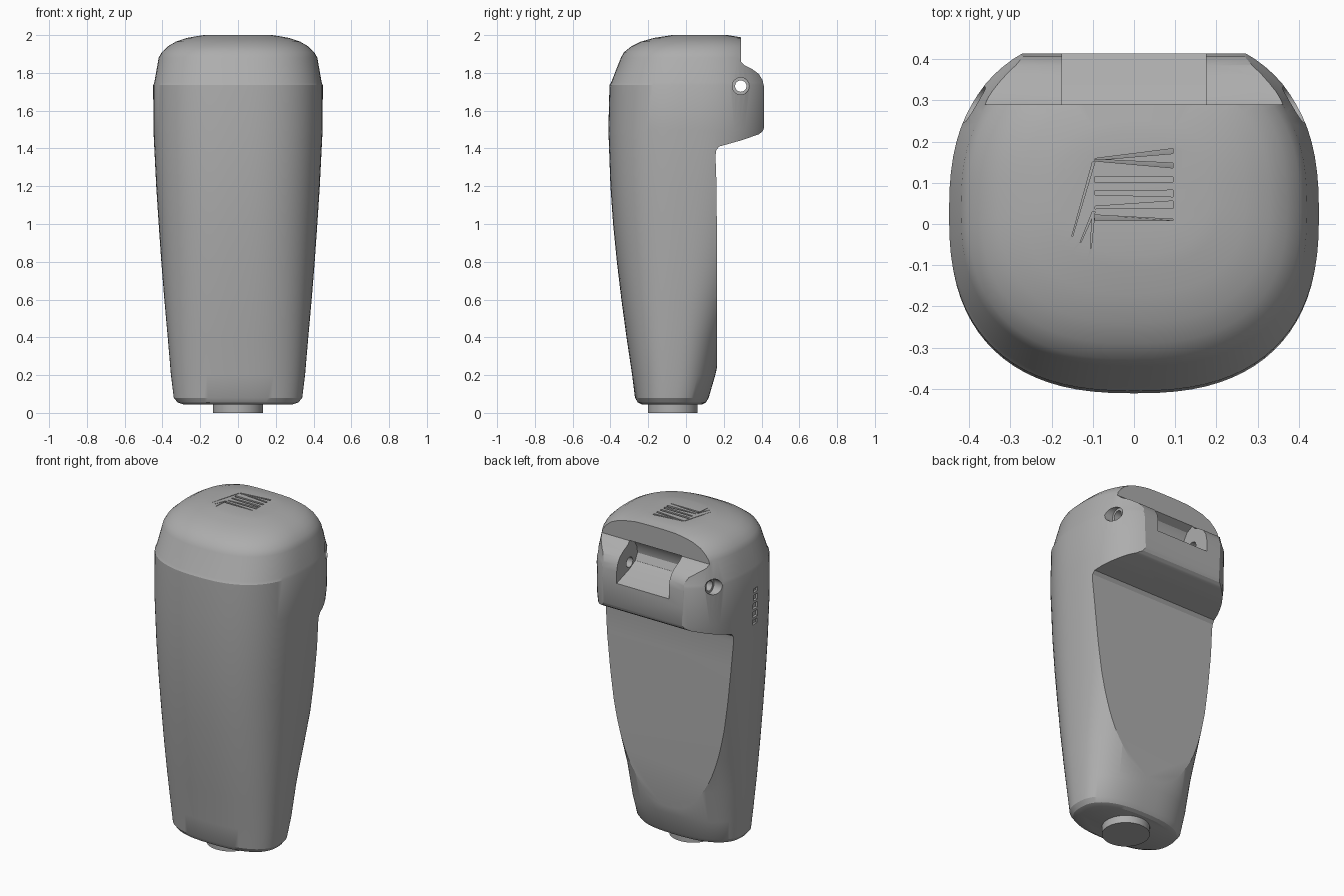
import bpy, bmesh, math
from mathutils import Matrix

if "Cube" in bpy.data.objects:
    bpy.data.objects.remove(bpy.data.objects["Cube"])

grey = bpy.data.materials.new("plastic_grey")
grey.diffuse_color = (0.42, 0.42, 0.42, 1)
grey.use_nodes = True
grey.node_tree.nodes["Principled BSDF"].inputs["Base Color"].default_value = grey.diffuse_color


def make(name, bm):
    bmesh.ops.recalc_face_normals(bm, faces=bm.faces)
    me = bpy.data.meshes.new(name)
    bm.to_mesh(me)
    bm.free()
    ob = bpy.data.objects.new(name, me)
    bpy.context.collection.objects.link(ob)
    me.materials.append(grey)
    return ob


def loft(name, rings):
    bm = bmesh.new()
    vs = [[bm.verts.new(p) for p in r] for r in rings]
    n = len(vs[0])
    for a, b in zip(vs, vs[1:]):
        for i in range(n):
            j = (i + 1) % n
            bm.faces.new((a[i], a[j], b[j], b[i]))
    bm.faces.new(vs[0])
    bm.faces.new(vs[-1])
    return make(name, bm)


def side_prism(name, profile, x0, x1):
    """Extrude a (y, z) profile along x."""
    return loft(name, [[(x, y, z) for y, z in profile] for x in (x0, x1)])


def cyl(name, r, depth, loc, along_x=False):
    bm = bmesh.new()
    m = Matrix.Translation(loc)
    if along_x:
        m = m @ Matrix.Rotation(math.pi / 2, 4, 'Y')
    bmesh.ops.create_cone(bm, cap_ends=True, segments=48, radius1=r, radius2=r, depth=depth, matrix=m)
    return make(name, bm)


def cut(ob, cutter):
    mod = ob.modifiers.new("cut", 'BOOLEAN')
    mod.operation, mod.solver, mod.object = 'DIFFERENCE', 'EXACT', cutter
    bpy.context.view_layer.objects.active = ob
    bpy.ops.object.modifier_apply(modifier=mod.name)
    bpy.data.objects.remove(cutter, do_unlink=True)


def spow(v, e):
    return math.copysign(abs(v) ** e, v)


def section(z, w, yf, yb, n=80, power=2.5):
    """Rounded cross-section with separate front and back depth."""
    yc = yf + (yb - yf) * 0.49
    pts = []
    for i in range(n):
        a = 2 * math.pi * i / n
        s = spow(math.sin(a), 2 / power)
        pts.append((w * spow(math.cos(a), 2 / power), yc + s * ((yb - yc) if s > 0 else (yc - yf)), z))
    return pts


# Main body: height, half width, front, back
levels = [
    (.045, .29, -.235, .085), (.055, .32, -.255, .105), (.08, .34, -.27, .12),
    (.2, .355, -.285, .155), (.4, .372, -.315, .20), (.6, .39, -.342, .265),
    (.8, .406, -.366, .33), (1.0, .420, -.386, .38), (1.2, .433, -.40, .42),
    (1.5, .448, -.411, .465), (1.735, .449, -.405, .47), (1.75, .443, -.396, .465),
    (1.88, .42, -.345, .43), (1.91, .403, -.328, .415), (1.94, .372, -.29, .395),
    (1.965, .33, -.24, .36), (1.985, .27, -.17, .31), (1.995, .215, -.105, .25), (2.0, .18, -.075, .22)]
body = loft("body_shell", [section(*l) for l in levels])

# Flat grip back, hinge lug and stepped top
cut(body, side_prism("back_cut", [
    (.7, -.1), (.165, -.1), (.165, .6), (.162, 1.2), (.156, 1.36), (.16, 1.39), (.175, 1.41),
    (.30, 1.445), (.385, 1.475), (.405, 1.49), (.414, 1.51), (.414, 1.72), (.406, 1.76),
    (.385, 1.795), (.35, 1.82), (.31, 1.84), (.29, 1.86), (.29, 2.1), (.7, 2.1)], -.7, .7))

# Hinge pocket
cut(body, side_prism("pocket_cut", [
    (.5, 1.62), (.29, 1.69), (.235, 1.72), (.215, 1.76), (.22, 1.80), (.245, 1.84), (.29, 1.862), (.5, 1.862)],
    -.175, .175))

# Hinge pin hole with counterbores
cut(body, cyl("pin_hole", .03, 1.2, (0, .29, 1.73), True))
for s in (-1, 1):
    cut(body, cyl("counterbore", .045, .12, (s * .42, .29, 1.73), True))

# Side slot
cut(body, side_prism("side_slot", [(-.05, 1.40), (-.005, 1.40), (-.005, 1.62), (-.05, 1.62)], -.6, -.43))

# Tapered top grooves: left y, left width, right y, right width
for yl, wl, yr, wr in [(.015, .014, .01, .003), (.04, .006, .047, .018), (.076, .01, .074, .016),
                       (.108, .015, .108, .013), (.155, .004, .142, .012), (.157, .004, .177, .012)]:
    tri = [[(x, y - w / 2, 2.02), (x, y + w / 2, 2.02), (x, y + w / 2, 1.965), (x, y - w / 2, 1.985)]
           for x, y, w in ((-.095, yl, wl), (.095, yr, wr))]
    cut(body, loft("top_groove", tri))

# Slanted slits beside the grooves
for x0, x1, y0 in [(-.15, -.098, -.03), (-.13, -.098, -.045), (-.105, -.098, -.06)]:
    slit = [[(x - w, y, 2.02), (x + w, y, 2.02), (x + w, y, 1.98), (x - w, y, 1.98)]
            for x, y, w in ((x0, y0, .001), (x1, .15 if x0 < -.14 else .03, .003))]
    cut(body, loft("top_slit", slit))

# Ribs inside the side slot
for k in range(4):
    z = 1.43 + k * .05
    side_prism("slot_rib", [(-.048, z), (-.007, z), (-.007, z + .015), (-.048, z + .015)], -.446, -.42)

# Base plug
cyl("base_plug", .132, .06, (0, -.07, .03))

for ob in bpy.context.scene.objects:
    bpy.ops.object.select_all(action='DESELECT')
    ob.select_set(True)
    bpy.context.view_layer.objects.active = ob
    bpy.ops.object.shade_smooth_by_angle(angle=math.radians(25))
